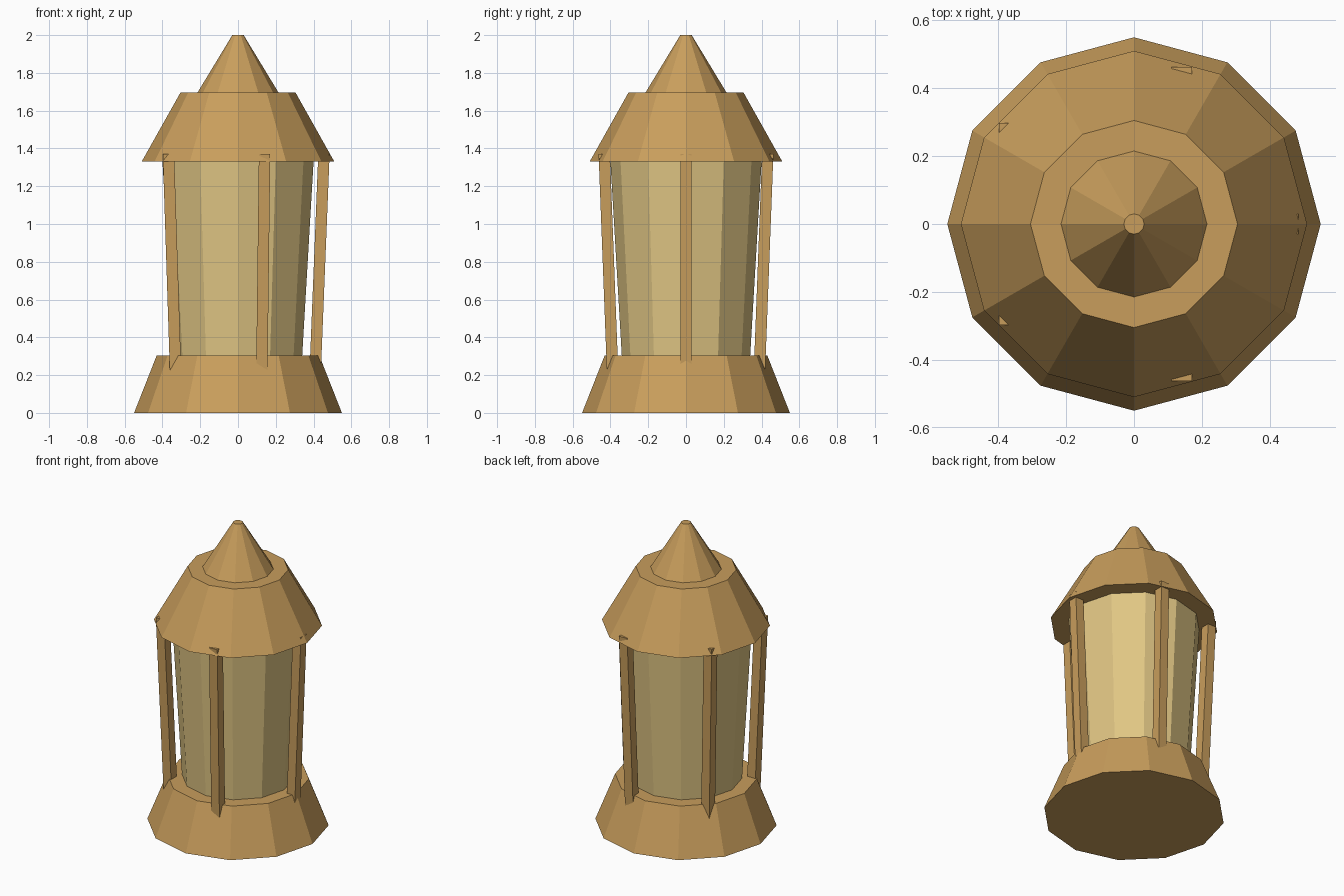
import bpy
import bmesh
from math import cos, sin, tau
from mathutils import Matrix, Vector

if "Cube" in bpy.data.objects:
    bpy.data.objects.remove(bpy.data.objects["Cube"], do_unlink=True)

SIDES = 12


def make_material(name, color):
    mat = bpy.data.materials.new(name)
    mat.use_nodes = True
    mat.diffuse_color = color
    mat.node_tree.nodes["Principled BSDF"].inputs["Base Color"].default_value = color
    return mat


def add_object(name, bm, mat):
    bmesh.ops.recalc_face_normals(bm, faces=bm.faces)
    mesh = bpy.data.meshes.new(name)
    bm.to_mesh(mesh)
    bm.free()
    mesh.materials.append(mat)
    obj = bpy.data.objects.new(name, mesh)
    bpy.context.collection.objects.link(obj)
    return obj


def frustum(name, z0, z1, r0, r1, mat):
    """Closed twelve-sided taper with a corner on each axis."""
    bm = bmesh.new()
    rings = []
    for z, r in ((z0, r0), (z1, r1)):
        rings.append([bm.verts.new((r * cos(tau * i / SIDES), r * sin(tau * i / SIDES), z))
                      for i in range(SIDES)])
    low, high = rings
    bm.faces.new(low[::-1])
    bm.faces.new(high)
    for i in range(SIDES):
        j = (i + 1) % SIDES
        bm.faces.new((low[i], low[j], high[j], high[i]))
    return add_object(name, bm, mat)


def leaning_post(name, angle, mat, z0=0.2, z1=1.37, r0=0.408, r1=0.455, width=0.06):
    """Square post that leans outward while staying aligned to the axes."""
    bm = bmesh.new()
    bmesh.ops.create_cube(bm, size=1, matrix=Matrix.Diagonal((width, width, 1, 1)))
    out = Vector((cos(angle), sin(angle), 0))
    for v in bm.verts:
        top = v.co.z > 0
        v.co += out * (r1 if top else r0)
        v.co.z = z1 if top else z0
    return add_object(name, bm, mat)


wood = make_material("warm brown", (0.58, 0.34, 0.107, 1))
glass = make_material("pale yellow glass", (0.75, 0.565, 0.23, 1))

# Stacked body
frustum("base", 0, 0.305, 0.55, 0.43, wood)
frustum("glass_body", 0.305, 1.33, 0.34, 0.40, glass)
frustum("roof", 1.33, 1.695, 0.51, 0.305, wood)
frustum("roof_spire", 1.695, 2.0, 0.215, 0.03, wood)

# Five posts around the glass
for n in range(5):
    leaning_post(f"post_{n + 1}", tau * n / 5, wood)
